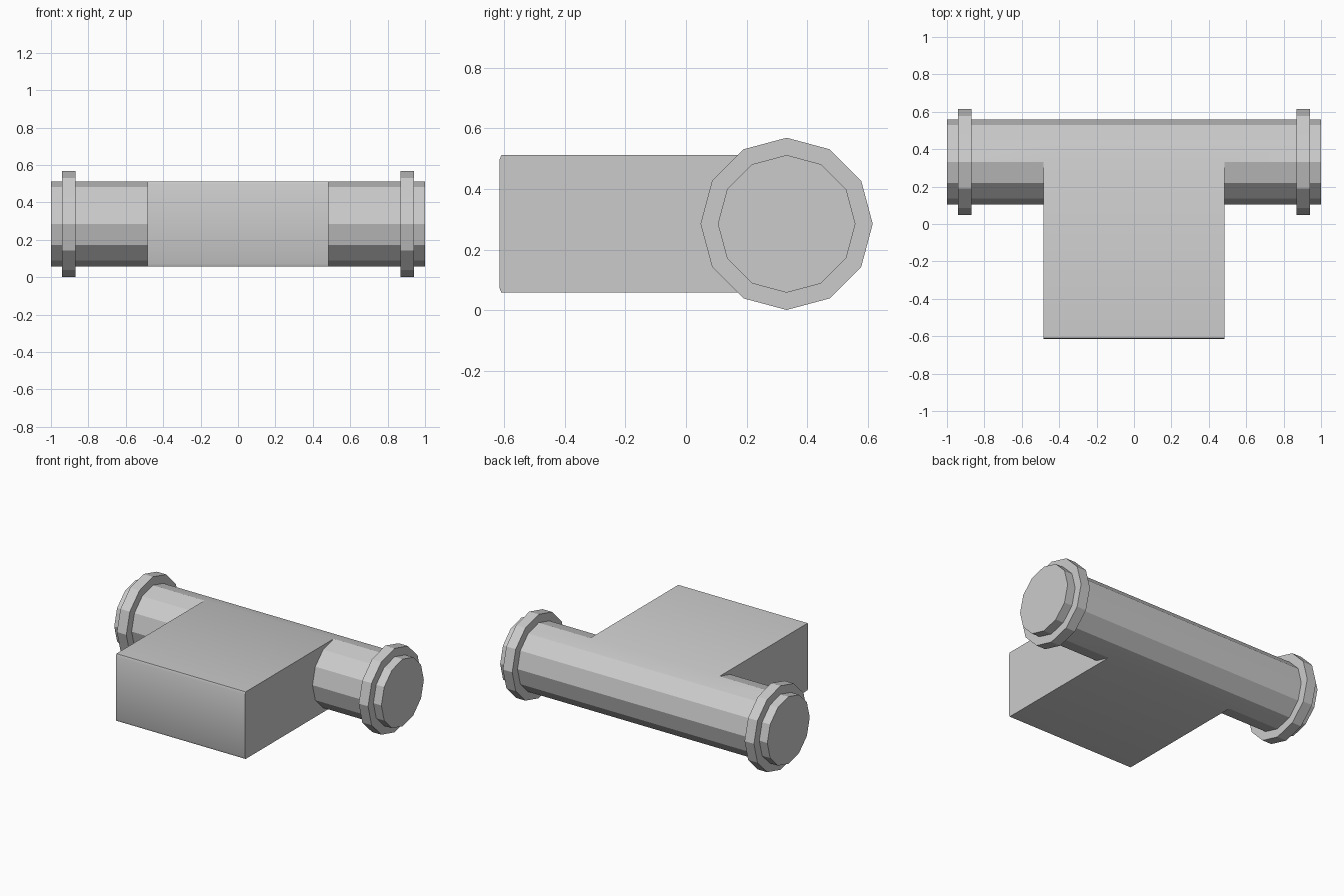
import bpy, bmesh
from math import sin, cos, pi, radians

if "Cube" in bpy.data.objects:
    bpy.data.objects.remove(bpy.data.objects["Cube"])

CY, CZ = 0.332, 0.285      # axis of the barrel
R, RC = 0.227, 0.284       # barrel and collar radii
BX, FRONT = 0.484, -0.615  # block half width, block front
SIDES = 12


def ring(bm, x, r):
    """Ring of vertices starting at the top and running round the back."""
    return [bm.verts.new((x, CY + r * sin(2 * pi * i / SIDES),
                          CZ + r * cos(2 * pi * i / SIDES))) for i in range(SIDES)]


def bridge(bm, a, b, indices):
    n = len(a)
    for i in indices:
        j = (i + 1) % n
        bm.faces.new((a[i], a[j], b[j], b[i]))


def finish(bm, name):
    bmesh.ops.recalc_face_normals(bm, faces=bm.faces[:])
    me = bpy.data.meshes.new(name)
    bm.to_mesh(me)
    bm.free()
    ob = bpy.data.objects.new(name, me)
    bpy.context.collection.objects.link(ob)
    return ob


# Barrel whose back half runs tangentially into the square block
bm = bmesh.new()
rings = [ring(bm, x, R) for x in (-1, -BX, BX, 1)]
half = SIDES // 2
bridge(bm, rings[0], rings[1], range(SIDES))
bridge(bm, rings[1], rings[2], range(half))
bridge(bm, rings[2], rings[3], range(SIDES))
bm.faces.new(rings[0])
bm.faces.new(rings[3])

# Block outline from barrel bottom to barrel top, with a slim front chamfer
outline = [(FRONT + 0.006, CZ - R), (FRONT, CZ - R + 0.015),
           (FRONT, CZ + R - 0.015), (FRONT + 0.006, CZ + R)]
loops = []
for x, r in ((-BX, rings[1]), (BX, rings[2])):
    loop = [r[half]] + [bm.verts.new((x, y, z)) for y, z in outline] + [r[0]]
    bm.faces.new(loop + r[:half:-1])
    loops.append(loop)
bridge(bm, loops[0], loops[1], range(len(outline) + 1))
body = finish(bm, "barrel_and_block")

# Blend only the shallow joins between block and barrel
bpy.context.view_layer.objects.active = body
body.select_set(True)
bpy.ops.object.shade_smooth_by_angle(angle=radians(25))
body.select_set(False)

# Collars near both ends
for side, name in ((-1, "left_collar"), (1, "right_collar")):
    bm = bmesh.new()
    a, b = ring(bm, side * 0.87, RC), ring(bm, side * 0.94, RC)
    bridge(bm, a, b, range(SIDES))
    bm.faces.new(a)
    bm.faces.new(b)
    finish(bm, name)
